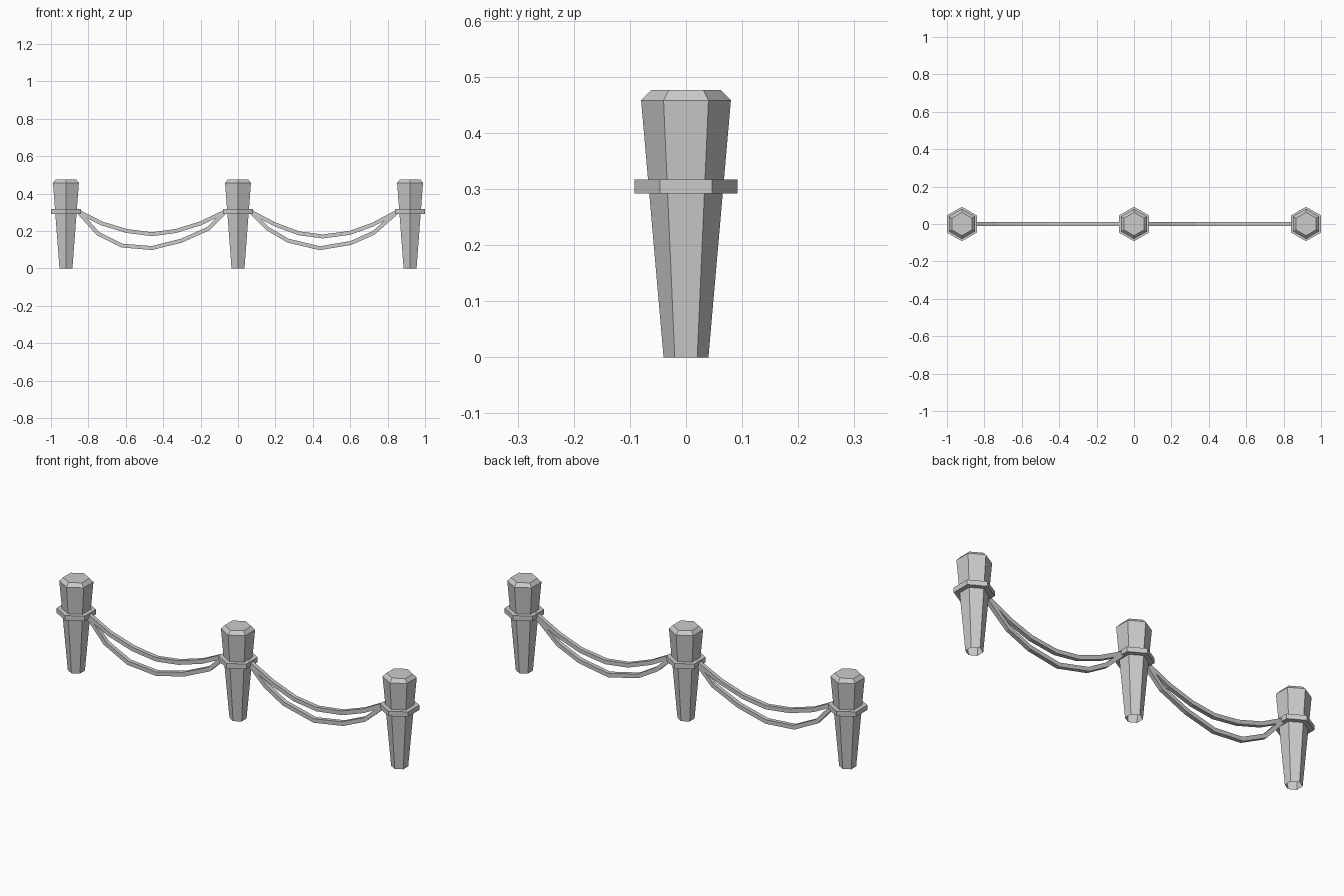
import bpy, bmesh, math
from mathutils import Vector

cube = bpy.data.objects.get("Cube")
if cube:
    bpy.data.objects.remove(cube)

stone = bpy.data.materials.new("grey_stone")
stone.use_nodes = True
grey = (0.6, 0.6, 0.6, 1)
stone.diffuse_color = grey
stone.node_tree.nodes["Principled BSDF"].inputs["Base Color"].default_value = grey


def loft(name, rings, cap_start=True, cap_end=True, closed=False, location=(0, 0, 0)):
    """Skin a list of equal-sided rings into a flat shaded object."""
    bm = bmesh.new()
    loops = [[bm.verts.new(p) for p in ring] for ring in rings]
    pairs = list(zip(loops, loops[1:]))
    if closed:
        pairs.append((loops[-1], loops[0]))
    for a, b in pairs:
        for i in range(len(a)):
            j = (i + 1) % len(a)
            bm.faces.new((a[i], a[j], b[j], b[i]))
    if not closed and cap_start:
        bm.faces.new(loops[0][::-1])
    if not closed and cap_end:
        bm.faces.new(loops[-1])
    bmesh.ops.recalc_face_normals(bm, faces=bm.faces)
    mesh = bpy.data.meshes.new(name)
    bm.to_mesh(mesh)
    bm.free()
    mesh.materials.append(stone)
    obj = bpy.data.objects.new(name, mesh)
    obj.location = location
    bpy.context.collection.objects.link(obj)
    return obj


def hexagon(radius, z):
    """Six-sided ring with corners toward the front and back."""
    angles = [math.radians(30 + 60 * i) for i in range(6)]
    return [Vector((radius * math.cos(a), radius * math.sin(a), z)) for a in angles]


def rope(name, path, half=0.0105):
    """Square rope swept through (x, z) points with mitred bends."""
    points = [Vector((x, 0, z)) for x, z in path]
    rings = []
    for i, p in enumerate(points):
        before = (p - points[max(i - 1, 0)]).normalized()
        after = (points[min(i + 1, len(points) - 1)] - p).normalized()
        along = (before + after).normalized()
        up = Vector((-along.z, 0, along.x)) * half
        side = Vector((0, half, 0))
        rings.append([p + up + side, p + up - side, p - up - side, p - up + side])
    loft(name, rings)


# Tapered posts with bevelled tops and a collar each
for label, x in (("right", -0.92), ("middle", 0), ("left", 0.92)):
    profile = [(0.04, 0), (0.08, 0.458), (0.062, 0.476)]
    loft(label + "_post", [hexagon(r, z) for r, z in profile],
         cap_start=False, location=(x, 0, 0))
    collar = [(0.06, 0.292), (0.092, 0.292), (0.092, 0.317), (0.06, 0.317)]
    loft(label + "_collar", [hexagon(r, z) for r, z in collar],
         closed=True, location=(x, 0, 0))

# Sagging ropes, an upper and a lower one in each gap
rope("right_upper_rope", [(-0.86, 0.308), (-0.73, 0.241), (-0.595, 0.2), (-0.46, 0.183),
                          (-0.333, 0.2), (-0.2, 0.241), (-0.06, 0.308)])
rope("right_lower_rope", [(-0.86, 0.31), (-0.75, 0.187), (-0.62, 0.122), (-0.46, 0.109),
                          (-0.303, 0.148), (-0.16, 0.212), (-0.06, 0.31)])
rope("left_upper_rope", [(0.06, 0.308), (0.196, 0.236), (0.325, 0.188), (0.453, 0.171),
                         (0.597, 0.19), (0.72, 0.234), (0.86, 0.308)])
rope("left_lower_rope", [(0.06, 0.31), (0.16, 0.212), (0.266, 0.149), (0.437, 0.108),
                         (0.603, 0.136), (0.725, 0.19), (0.86, 0.31)])
